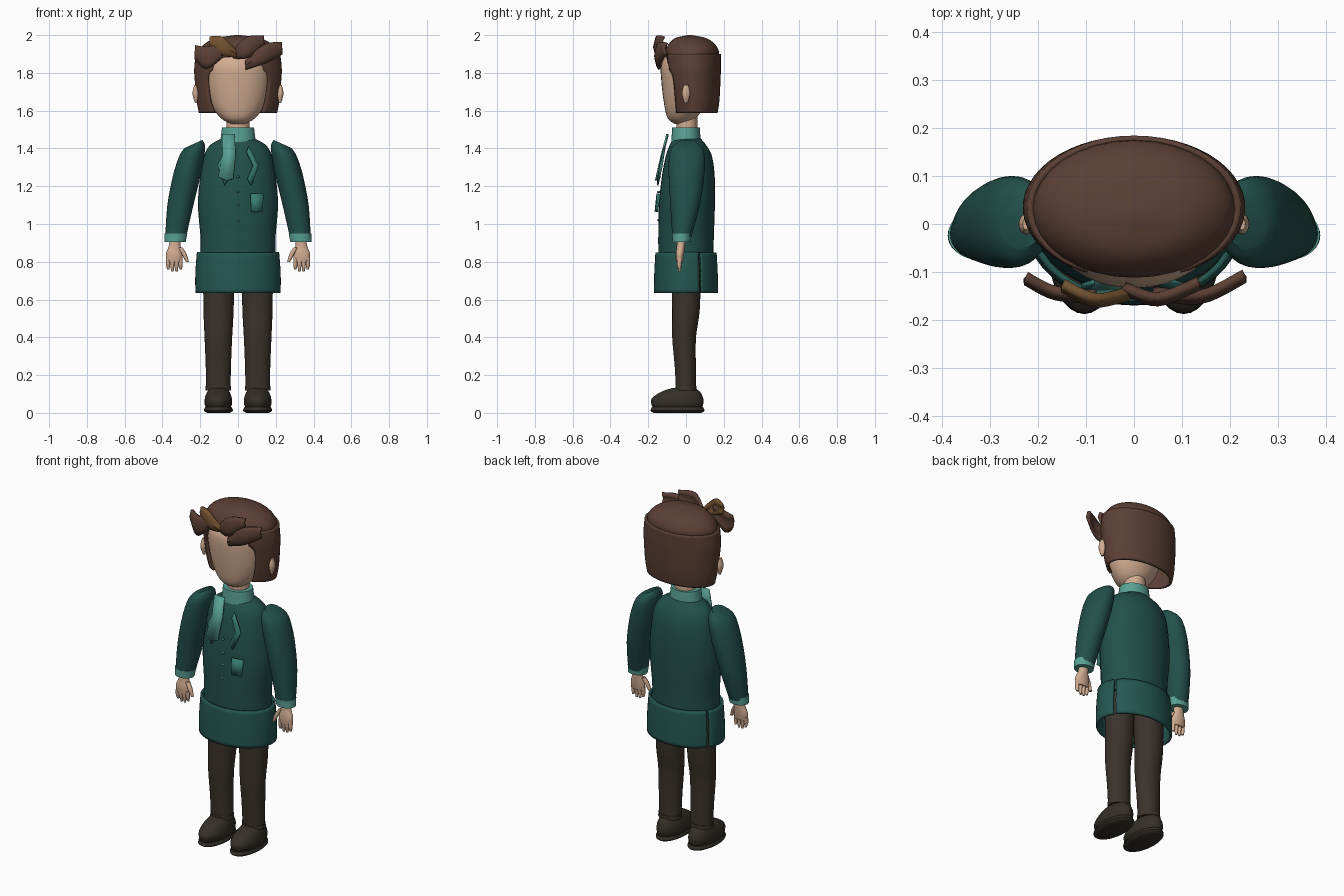
import bpy, bmesh, math
from mathutils import Vector

cube = bpy.data.objects.get("Cube")
if cube:
    bpy.data.objects.remove(cube, do_unlink=True)


def material(name, rgb):
    mat = bpy.data.materials.new(name)
    mat.use_nodes = True
    colour = (*rgb, 1)
    mat.diffuse_color = colour
    bsdf = mat.node_tree.nodes["Principled BSDF"]
    bsdf.inputs["Base Color"].default_value = colour
    bsdf.inputs["Roughness"].default_value = 0.8
    return mat


skin = material("skin", (.65, .42, .29))
hair = material("brown hair", (.105, .05, .035))
light_hair = material("golden hair", (.17, .085, .03))
coat = material("dark teal", (.016, .08, .07))
skirt = material("skirt teal", (.018, .095, .083))
trim = material("light teal", (.1, .36, .3))
lapel = material("mid teal", (.04, .2, .17))
trousers = material("dark brown cloth", (.042, .033, .025))
leather = material("shoe leather", (.034, .028, .022))
SIDES = 32


def spline(rows, steps):
    """Catmull-Rom interpolation through rows of numbers."""
    rows = [Vector(r) for r in rows]
    result = []
    for i in range(len(rows) - 1):
        a, b = rows[max(i - 1, 0)], rows[i]
        c, d = rows[i + 1], rows[min(i + 2, len(rows) - 1)]
        for k in range(steps):
            t = k / steps
            result.append(((b * 2) + (c - a) * t
                           + (a * 2 - b * 5 + c * 4 - d) * t * t
                           + (b * 3 - a - c * 3 + d) * t ** 3) / 2)
    return result + [rows[-1]]


def finish(bm, name, mat, thickness=0):
    bmesh.ops.recalc_face_normals(bm, faces=bm.faces)
    mesh = bpy.data.meshes.new(name)
    bm.to_mesh(mesh)
    bm.free()
    mesh.materials.append(mat)
    obj = bpy.data.objects.new(name, mesh)
    bpy.context.collection.objects.link(obj)
    if thickness:
        mod = obj.modifiers.new("Thickness", 'SOLIDIFY')
        mod.thickness = thickness
        mod.offset = 0
    return obj


def grid_mesh(bm, rows, closed=False):
    """Bridge rows of points with quads."""
    rows = [[bm.verts.new(p) for p in row] for row in rows]
    n = len(rows[0])
    for low, high in zip(rows, rows[1:]):
        for i in range(n if closed else n - 1):
            j = (i + 1) % n
            bm.faces.new((low[i], low[j], high[j], high[i]))
    return rows


def loft(name, mat, rings, side=1, tilt=0, steps=4, sides=SIDES):
    """Closed body through elliptical rings (x, y, z, radius x, radius y)."""
    rows = []
    for n, (cx, cy, z, rx, ry) in enumerate(spline(rings, steps)):
        lean = tilt * max(0, 1 - n / (2 * steps))
        angles = [math.tau * i / sides for i in range(sides)]
        rows.append([(side * (cx + rx * math.cos(a)), cy + ry * math.sin(a),
                      z + lean * rx * math.cos(a)) for a in angles])
    bm = bmesh.new()
    loops = grid_mesh(bm, rows, closed=True)
    bm.faces.new(loops[0])
    bm.faces.new(loops[-1])
    return finish(bm, name, mat)


def wrap(name, mat, rings, thickness=.015):
    """Open curved panel through rings (y, z, radius x, radius y, start, end) in degrees."""
    rows = []
    for cy, z, rx, ry, start, end in spline(rings, 4):
        angles = [math.radians(start + (end - start) * i / 40) for i in range(41)]
        rows.append([(rx * math.cos(a), cy + ry * math.sin(a), z) for a in angles])
    bm = bmesh.new()
    grid_mesh(bm, rows)
    return finish(bm, name, mat, thickness)


def plate(name, mat, points, side=1, thickness=.009):
    bm = bmesh.new()
    bm.faces.new([bm.verts.new((side * x, y, z)) for x, y, z in points])
    return finish(bm, name, mat, thickness)


def lock(name, mat, path):
    """Curved tuft through stations (x, y, z, half height)."""
    rows = []
    for x, y, z, h in spline(path, 6):
        rows.append([(x, y + .012 * abs(t), z + t * h) for t in (-1, -.5, 0, .5, 1)])
    bm = bmesh.new()
    grid_mesh(bm, rows)
    return finish(bm, name, mat, .018)


# Head and neck
loft("head", skin, [(0, -.03, 1.53, .035, .03), (0, -.022, 1.56, .09, .075),
                    (0, -.01, 1.63, .14, .105), (0, 0, 1.75, .172, .13),
                    (0, 0, 1.85, .175, .13), (0, .02, 1.93, .14, .1)])
loft("neck", skin, [(0, .005, 1.44, .06, .055), (0, .005, 1.6, .06, .055)])

# Hair: dome, wrap-around bob and fringe tufts
loft("hair_crown", hair, [(0, .03, 1.87, .212, .142), (0, .032, 1.915, .207, .142),
                          (0, .03, 1.955, .175, .12), (0, .025, 1.985, .115, .08),
                          (0, .02, 2, .015, .01)])
wrap("hair_bob", hair, [(.045, 1.59, .2, .115, -52, 232), (.042, 1.66, .213, .128, -47, 227),
                        (.036, 1.78, .223, .14, -46, 226), (.034, 1.83, .224, .143, -58, 238),
                        (.034, 1.9, .216, .143, -64, 244)])
lock("fringe_right", hair, [(-.225, -.12, 1.91, .035), (-.165, -.15, 1.88, .058),
                            (-.08, -.158, 1.92, .035)])
lock("fringe_golden", light_hair, [(-.148, -.135, 1.96, .03), (-.08, -.165, 1.94, .048),
                                   (-.01, -.15, 1.9, .014)])
lock("fringe_middle", hair, [(-.02, -.14, 1.9, .02), (.05, -.163, 1.935, .055),
                             (.135, -.13, 1.97, .024)])
lock("fringe_left", hair, [(.23, -.115, 1.93, .03), (.14, -.158, 1.9, .05),
                           (.04, -.15, 1.84, .02)])

# Torso, collar and skirt panels
loft("jacket", coat, [(0, 0, .8, .2, .145), (0, 0, .92, .198, .147), (0, .005, 1.1, .212, .148),
                      (0, .012, 1.25, .2, .14), (0, .015, 1.36, .18, .122),
                      (0, .01, 1.42, .145, .095), (0, .005, 1.455, .08, .07)])
loft("collar", trim, [(0, 0, 1.435, .094, .078), (0, 0, 1.51, .085, .073)])
for name, start, end in (("skirt_front", 155, 385), ("skirt_back", 29, 151)):
    wrap(name, skirt, [(0, .635, .22, .164, start, end), (0, .74, .22, .162, start, end),
                       (0, .85, .212, .156, start, end)], .012)

# Neck scarf, chest pocket and buttons
plate("scarf", trim, [(-.085, -.095, 1.475), (-.018, -.1, 1.475), (-.012, -.128, 1.37),
                      (-.025, -.155, 1.24), (-.06, -.16, 1.23), (-.105, -.15, 1.25),
                      (-.082, -.125, 1.36)])
plate("pocket", lapel, [(.065, -.152, 1.16), (.135, -.14, 1.16),
                        (.13, -.152, 1.065), (.07, -.162, 1.065)])
for z in (1.25, 1.17, 1.1, 1.02):
    loft("button", trim, [(0, -.143, z - .006, .004, .006), (0, -.143, z, .008, .01),
                          (0, -.143, z + .006, .004, .006)], sides=12)

for side, label in ((1, "left"), (-1, "right")):
    plate(label + "_lapel", lapel, [(.055, -.112, 1.41), (.11, -.128, 1.31), (.07, -.15, 1.205),
                                    (.05, -.148, 1.24), (.08, -.138, 1.31), (.045, -.122, 1.38)], side)
    loft(label + "_ear", skin, [(.222, 0, 1.64, .006, .008), (.225, 0, 1.69, .016, .022),
                                (.226, 0, 1.735, .006, .012)], side, sides=16)

    # Arm and cuff
    loft(label + "_sleeve", coat, [(.233, .005, 1.425, .045, .055), (.24, .005, 1.385, .066, .09),
                                   (.268, .003, 1.27, .073, .095), (.305, -.005, 1.1, .069, .078),
                                   (.33, -.022, .93, .055, .05)], side, -.45)
    loft(label + "_cuff", trim, [(.333, -.024, .905, .056, .047),
                                 (.328, -.022, .95, .06, .052)], side)

    # Hand with four fingers and a thumb
    loft(label + "_palm", skin, [(.332, -.025, .93, .028, .024), (.335, -.027, .885, .031, .022),
                                 (.338, -.032, .84, .044, .022),
                                 (.337, -.034, .8, .041, .017)], side, sides=20)
    for i in range(4):
        x = .304 + .022 * i
        tip = .748 + (.012 if i in (0, 3) else 0)
        loft(label + "_finger", skin, [(x, -.034, .82, .011, .014), (x, -.036, .785, .011, .012),
                                       (x - .001, -.033, tip, .006, .007)], side, sides=12)
    loft(label + "_thumb", skin, [(.305, -.035, .875, .012, .014), (.285, -.042, .84, .013, .014),
                                  (.268, -.045, .8, .008, .009)], side, sides=12)

    # Trouser leg, hem, shoe and sole
    loft(label + "_trouser_leg", trousers, [(.104, 0, .12, .064, .053), (.104, -.004, .25, .067, .056),
                                            (.104, -.01, .4, .073, .063), (.103, 0, .55, .08, .073),
                                            (.102, 0, .8, .083, .08)], side)
    loft(label + "_hem", trousers, [(.104, 0, .118, .068, .057), (.104, 0, .142, .067, .056)], side)
    loft(label + "_shoe", leather, [(.104, -.045, .02, .06, .125), (.104, -.046, .045, .072, .137),
                                    (.104, -.045, .075, .072, .137), (.104, -.03, .11, .06, .105),
                                    (.104, -.012, .132, .042, .06)], side)
    loft(label + "_sole", leather, [(.104, -.045, 0, .06, .125), (.104, -.045, .012, .077, .143),
                                    (.104, -.045, .03, .07, .135)], side)

# Smooth shading with crisp rims
bpy.ops.object.select_all(action='DESELECT')
for obj in bpy.context.collection.objects:
    if obj.type == 'MESH':
        obj.select_set(True)
        bpy.context.view_layer.objects.active = obj
bpy.ops.object.shade_smooth_by_angle(angle=math.radians(40))
